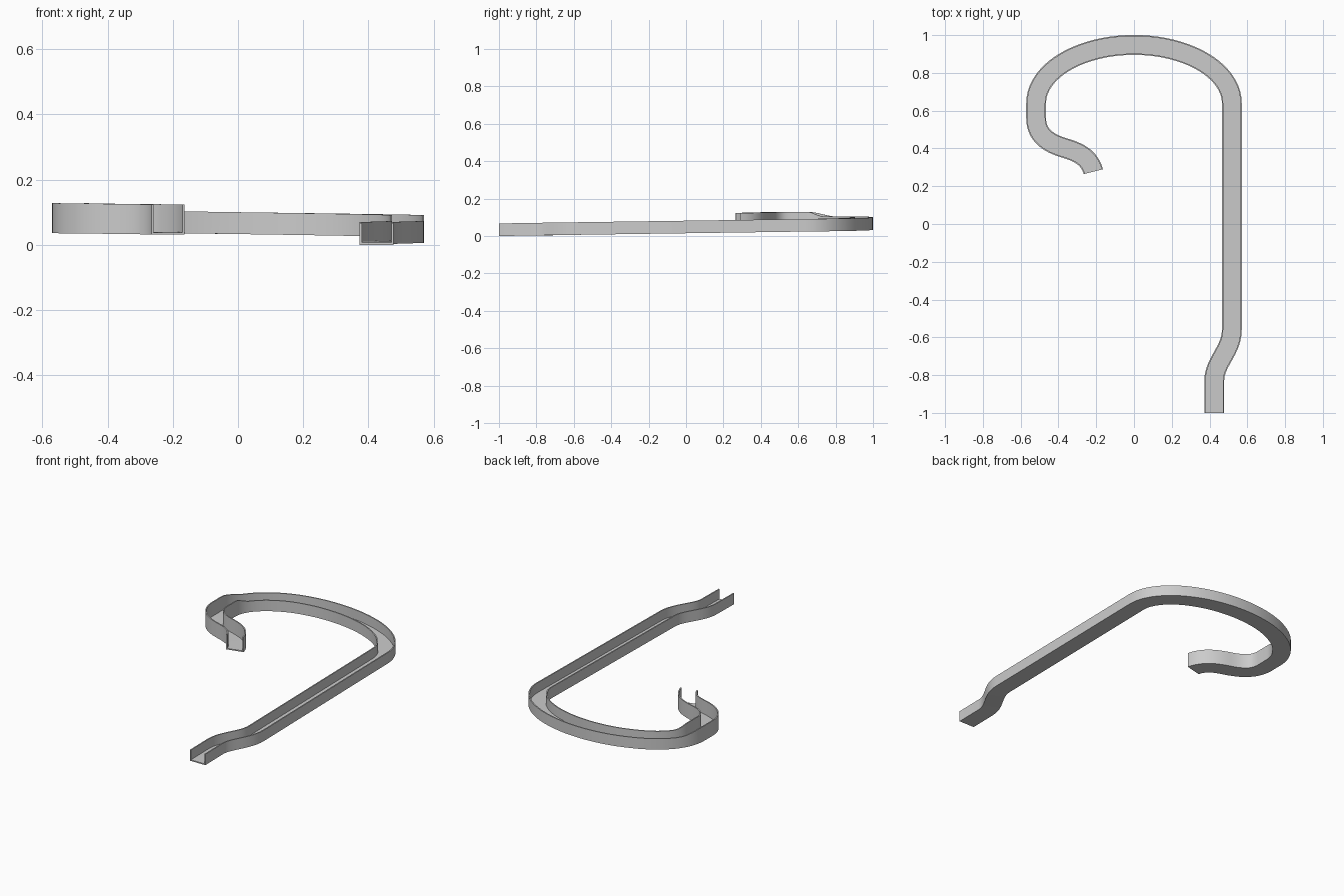
import bpy
import bmesh
import math
from mathutils import Vector
from mathutils.geometry import interpolate_bezier

HALF_WIDTH = 0.0525
WALL = 0.007
FLOOR = 0.007

cube = bpy.data.objects.get("Cube")
if cube:
    bpy.data.objects.remove(cube, do_unlink=True)

grey = bpy.data.materials.new("plain grey")
grey.use_nodes = True
colour = (0.6, 0.6, 0.6, 1)
grey.diffuse_color = colour
grey.node_tree.nodes["Principled BSDF"].inputs["Base Color"].default_value = colour


def bend(start, handle_a, handle_b, end, steps=14):
    return interpolate_bezier(*(Vector((*p, 0)) for p in (start, handle_a, handle_b, end)), steps)


def centre_line():
    # Offset foot, long straight, half-ellipse arch, then the curled tip
    path = [Vector((0.425, -1, 0))]
    path += bend((0.425, -0.83), (0.425, -0.73), (0.518, -0.67), (0.518, -0.56))
    for i in range(41):
        a = math.pi * i / 40
        path.append(Vector((0.518 * math.cos(a), 0.64 + 0.308 * math.sin(a), 0)))
    path += bend((-0.518, 0.56), (-0.518, 0.475), (-0.46, 0.43), (-0.37, 0.403))
    path += bend((-0.37, 0.403), (-0.29, 0.38), (-0.235, 0.35), (-0.215, 0.277))[1:]
    return path


def base_height(distance):
    # The track climbs gently, then dips slightly at the tip
    return min(0.0143 * distance, 0.037 - 0.011 * max(0, distance - 3.0))


def wall_height(p):
    # Walls step up where the arch turns into the curl
    if p.x > 0:
        return 0.067
    t = min(1, max(0, (0.77 - p.y) / 0.12))
    return 0.067 + 0.025 * t * t * (3 - 2 * t)


def channel_section(height):
    w, i = HALF_WIDTH, HALF_WIDTH - WALL
    return [(-w, 0), (w, 0), (w, height), (i, height), (i, FLOOR),
            (-i, FLOOR), (-i, height), (-w, height)]


# Sweep the U-shaped section along the centre line
path = centre_line()
bm = bmesh.new()
rings, distance = [], 0
for n, p in enumerate(path):
    before = path[max(n - 1, 0)]
    after = path[min(n + 1, len(path) - 1)]
    distance += (p - before).length
    tangent = (after - before).normalized()
    if n == len(path) - 1:
        tangent = Vector((0.24, -0.97, 0)).normalized()
    side = Vector((tangent.y, -tangent.x, 0))
    z = base_height(distance)
    rings.append([bm.verts.new(p + side * d + Vector((0, 0, z + h)))
                  for d, h in channel_section(wall_height(p))])

for a, b in zip(rings, rings[1:]):
    for k in range(len(a)):
        m = (k + 1) % len(a)
        bm.faces.new((a[k], a[m], b[m], b[k]))

# Close both ends: floor strip and two wall strips
for ring in (rings[0], rings[-1]):
    for strip in ((0, 1, 4, 5), (1, 2, 3, 4), (0, 5, 6, 7)):
        bm.faces.new([ring[k] for k in strip])
bmesh.ops.recalc_face_normals(bm, faces=bm.faces)

mesh = bpy.data.meshes.new("channel_track")
bm.to_mesh(mesh)
bm.free()
mesh.materials.append(grey)
track = bpy.data.objects.new("channel_track", mesh)
bpy.context.collection.objects.link(track)

bpy.ops.object.select_all(action="DESELECT")
track.select_set(True)
bpy.context.view_layer.objects.active = track
bpy.ops.object.shade_smooth_by_angle(angle=math.radians(30))
